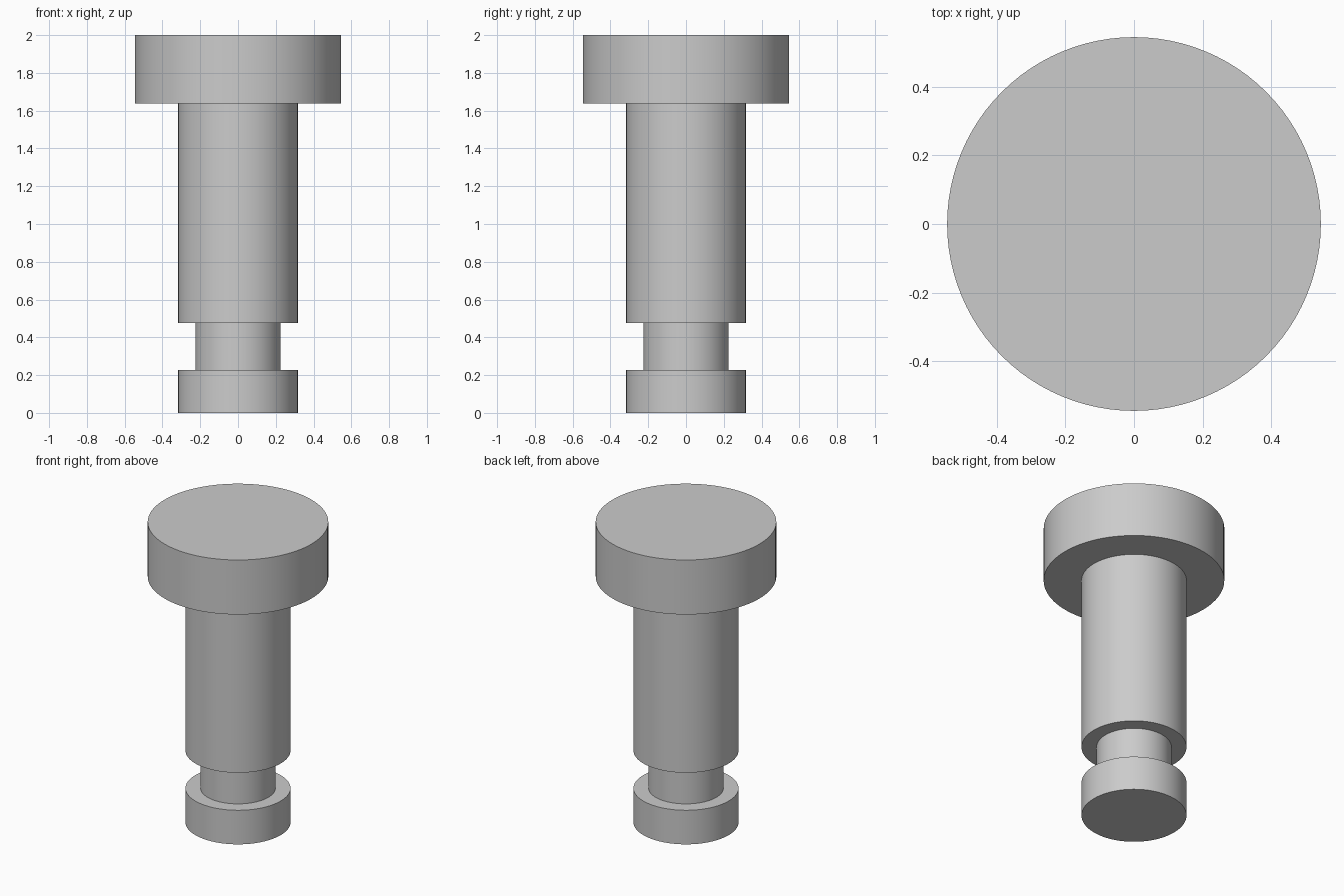
import bpy
import bmesh
import math

cube = bpy.data.objects.get("Cube")
if cube:
    bpy.data.objects.remove(cube, do_unlink=True)

SEGMENTS = 96
HEAD_R, SHAFT_R, NECK_R = 0.545, 0.317, 0.226
FOOT_TOP, NECK_TOP, SHAFT_TOP, TOP = 0.227, 0.477, 1.637, 2.0

# Plain grey metal
metal = bpy.data.materials.new("grey metal")
metal.use_nodes = True
colour = (0.6, 0.6, 0.6, 1)
metal.diffuse_color = colour
metal.node_tree.nodes["Principled BSDF"].inputs["Base Color"].default_value = colour

# Half outline of the turned pin: foot, groove, shaft, head
profile = [
    (SHAFT_R, 0), (SHAFT_R, FOOT_TOP),
    (NECK_R, FOOT_TOP), (NECK_R, NECK_TOP),
    (SHAFT_R, NECK_TOP), (SHAFT_R, SHAFT_TOP),
    (HEAD_R, SHAFT_TOP), (HEAD_R, TOP),
]


def lathe(name, outline, material):
    """Turn an outline around the z axis and cap both ends."""
    bm = bmesh.new()
    rings = []
    for radius, z in outline:
        ring = []
        for i in range(SEGMENTS):
            a = math.tau * i / SEGMENTS
            ring.append(bm.verts.new((radius * math.cos(a), radius * math.sin(a), z)))
        rings.append(ring)
    for low, high in zip(rings, rings[1:]):
        for i in range(SEGMENTS):
            j = (i + 1) % SEGMENTS
            bm.faces.new((low[i], low[j], high[j], high[i]))
    bm.faces.new(rings[0][::-1])
    bm.faces.new(rings[-1])
    mesh = bpy.data.meshes.new(name)
    bm.to_mesh(mesh)
    bm.free()
    mesh.materials.append(material)
    obj = bpy.data.objects.new(name, mesh)
    bpy.context.collection.objects.link(obj)
    return obj


# Smooth round walls with crisp shoulders
pin = lathe("headed_pin", profile, metal)
bpy.ops.object.select_all(action="DESELECT")
pin.select_set(True)
bpy.context.view_layer.objects.active = pin
bpy.ops.object.shade_smooth_by_angle(angle=math.radians(30))
